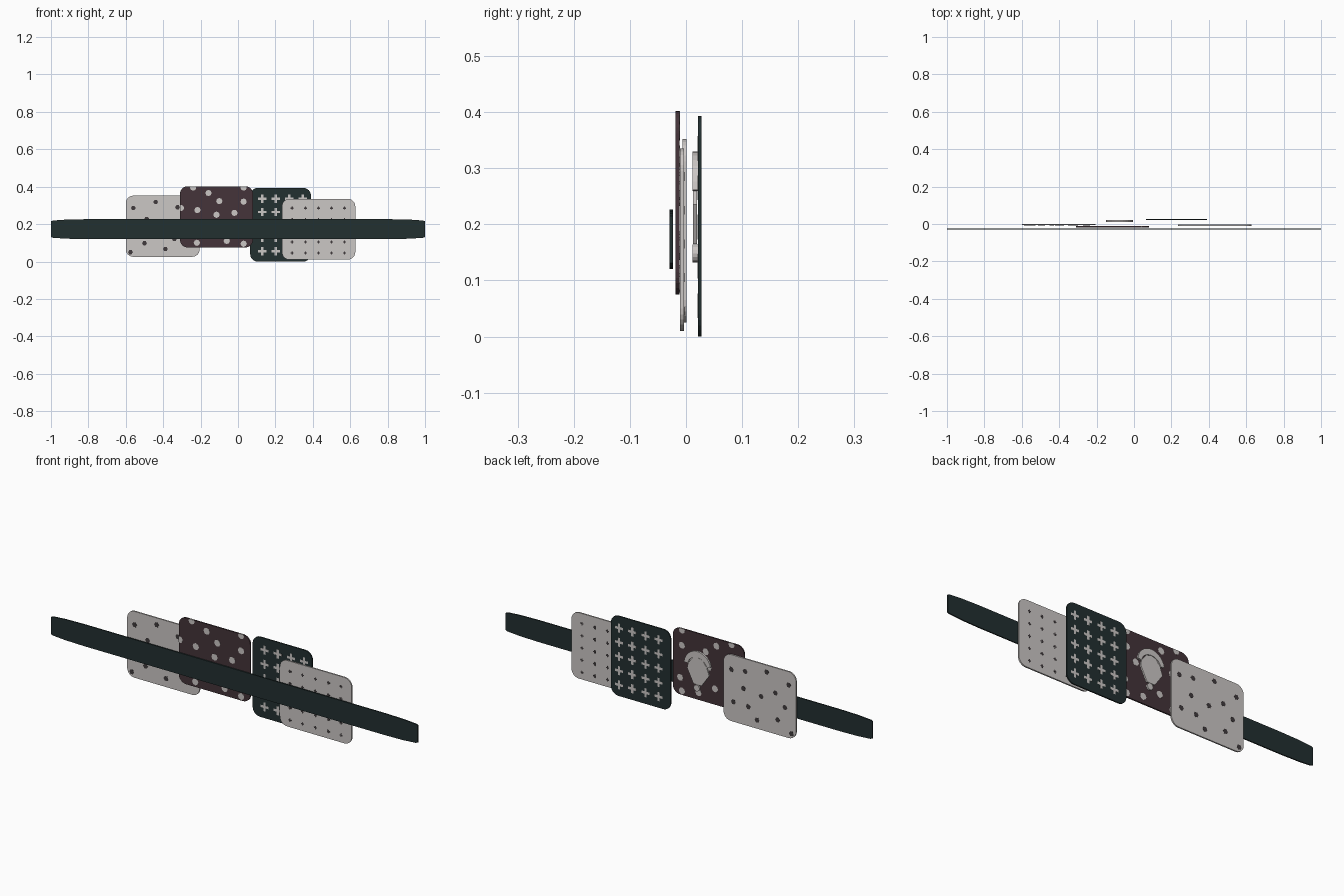
import bpy, bmesh, math

if "Cube" in bpy.data.objects:
    bpy.data.objects.remove(bpy.data.objects["Cube"])


def material(name, rgb):
    m = bpy.data.materials.new(name)
    m.diffuse_color = (*rgb, 1)
    m.use_nodes = True
    m.node_tree.nodes["Principled BSDF"].inputs["Base Color"].default_value = m.diffuse_color
    return m


GREEN = material("dark green", (0.016, 0.029, 0.030))
LIGHT = material("warm light grey", (0.60, 0.57, 0.555))
PLUM = material("dark plum", (0.058, 0.034, 0.041))
CHAR = material("charcoal", (0.05, 0.042, 0.045))


def prism(name, outlines, y0, y1, mat):
    """Extrude one or more x-z outlines from y0 to y1 as one object."""
    bm = bmesh.new()
    for pts in outlines:
        front = [bm.verts.new((x, y0, z)) for x, z in pts]
        back = [bm.verts.new((x, y1, z)) for x, z in pts]
        n = len(pts)
        bm.faces.new(front)
        bm.faces.new(back[::-1])
        for i in range(n):
            j = (i + 1) % n
            bm.faces.new((front[j], front[i], back[i], back[j]))
    bmesh.ops.recalc_face_normals(bm, faces=bm.faces)
    me = bpy.data.meshes.new(name)
    bm.to_mesh(me)
    bm.free()
    me.materials.append(mat)
    ob = bpy.data.objects.new(name, me)
    bpy.context.collection.objects.link(ob)
    return ob


def rounded_rect(x0, x1, z0, z1, r=0.04, steps=6):
    pts = []
    for k, (cx, cz) in enumerate([(x1 - r, z1 - r), (x0 + r, z1 - r),
                                  (x0 + r, z0 + r), (x1 - r, z0 + r)]):
        for i in range(steps + 1):
            a = math.pi / 2 * (k + i / steps)
            pts.append((cx + r * math.cos(a), cz + r * math.sin(a)))
    return pts


def disc(x, z, r, n=8):
    return [(x + r * math.cos(2 * math.pi * i / n),
             z + r * math.sin(2 * math.pi * i / n)) for i in range(n)]


def cross(x, z, r, w):
    pts = []
    for k in range(4):
        c, s = [(1, 0), (0, 1), (-1, 0), (0, -1)][k]
        for u, v in [(r, -w), (r, w), (w, w)]:
            pts.append((x + c * u - s * v, z + s * u + c * v))
    return pts


def motifs(name, outlines, box, y0, y1, mat):
    """Printed marks: thin plates just proud of both panel sides, clipped to the panel."""
    x0, x1, z0, z1 = box
    cut = [[(min(max(x, x0), x1), min(max(z, z0), z1)) for x, z in o] for o in outlines]
    prism(name, cut, y0 - 0.0005, y1 + 0.0005, mat)


# Long front strap with slightly tapered ends
side = [(1.0, 0.042), (0.99, 0.046), (0.92, 0.051), (0.82, 0.053)]
top = side + [(-x, h) for x, h in reversed(side)]
strap = [(x, 0.173 + h) for x, h in top] + [(x, 0.173 - h) for x, h in reversed(top)]
prism("front_strap", [strap], -0.029, -0.023, GREEN)

# Left pale panel with scattered dark spots
b = (-0.60, -0.205, 0.025, 0.352)
prism("left_panel", [rounded_rect(*b)], -0.0065, 0.0005, LIGHT)
spots = [(-.44, .318), (-.56, .286), (-.323, .29), (-.5, .098), (-.388, .067),
         (-.575, .05), (-.248, .28), (-.313, .203), (-.488, .228), (-.41, .19),
         (-.259, .123), (-.34, .12), (-.54, .17)]
motifs("left_panel_spots", [disc(x, z, 0.013, 6) for x, z in spots], b, -0.0065, 0.0005, CHAR)

# Plum panel with larger pale spots
b = (-0.31, 0.08, 0.075, 0.402)
prism("plum_panel", [rounded_rect(*b)], -0.0185, -0.0115, PLUM)
spots = [(-.158, .366), (.03, .395), (-.1, .323), (-.217, .275), (-.115, .25),
         (-.019, .26), (-.24, .395), (-.305, .286), (.04, .16), (.03, .095),
         (-.15, .153), (-.25, .17), (-.06, .11), (-.22, .1), (.03, .32)]
motifs("plum_panel_spots", [disc(x, z, 0.017) for x, z in spots], b, -0.0185, -0.0115, LIGHT)

# Dark green rear panel with rows of pale crosses
b = (0.065, 0.39, 0.0, 0.393)
prism("green_panel", [rounded_rect(*b)], 0.021, 0.0275, GREEN)
marks = [cross(0.13 + 0.072 * i, 0.055 + 0.07 * j, 0.022, 0.006)
         for i in range(4) for j in range(5)]
motifs("green_panel_crosses", marks, b, 0.0212, 0.0273, LIGHT)

# Right pale panel with a grid of tiny dark marks
b = (0.235, 0.627, 0.01, 0.335)
prism("right_panel", [rounded_rect(*b)], -0.0105, -0.0035, LIGHT)
marks = [cross(0.29 + 0.07 * i, 0.045 + 0.06 * j, 0.008, 0.003)
         for i in range(5) for j in range(5)]
motifs("right_panel_marks", marks, b, -0.0105, -0.0035, CHAR)

# Hanging ornament behind the plum panel: curved band, tapered body, ball
arc = [math.radians(5 + 165 * i / 14) for i in range(15)]
band = [(-0.077 + 0.073 * math.cos(a), 0.255 + 0.075 * math.sin(a)) for a in arc]
band += [(-0.077 + 0.052 * math.cos(a), 0.255 + 0.045 * math.sin(a)) for a in reversed(arc)]
prism("ornament_band", [band], 0.012, 0.0215, LIGHT)
body = [(-0.127, 0.262), (-0.14, 0.225), (-0.098, 0.165), (-0.055, 0.165),
        (-0.02, 0.235), (-0.026, 0.262), (-0.05, 0.292), (-0.077, 0.3), (-0.105, 0.292)]
prism("ornament_body", [body], 0.0125, 0.02, LIGHT)
prism("ornament_ball", [disc(-0.072, 0.148, 0.016, 16)], 0.012, 0.021, LIGHT)
